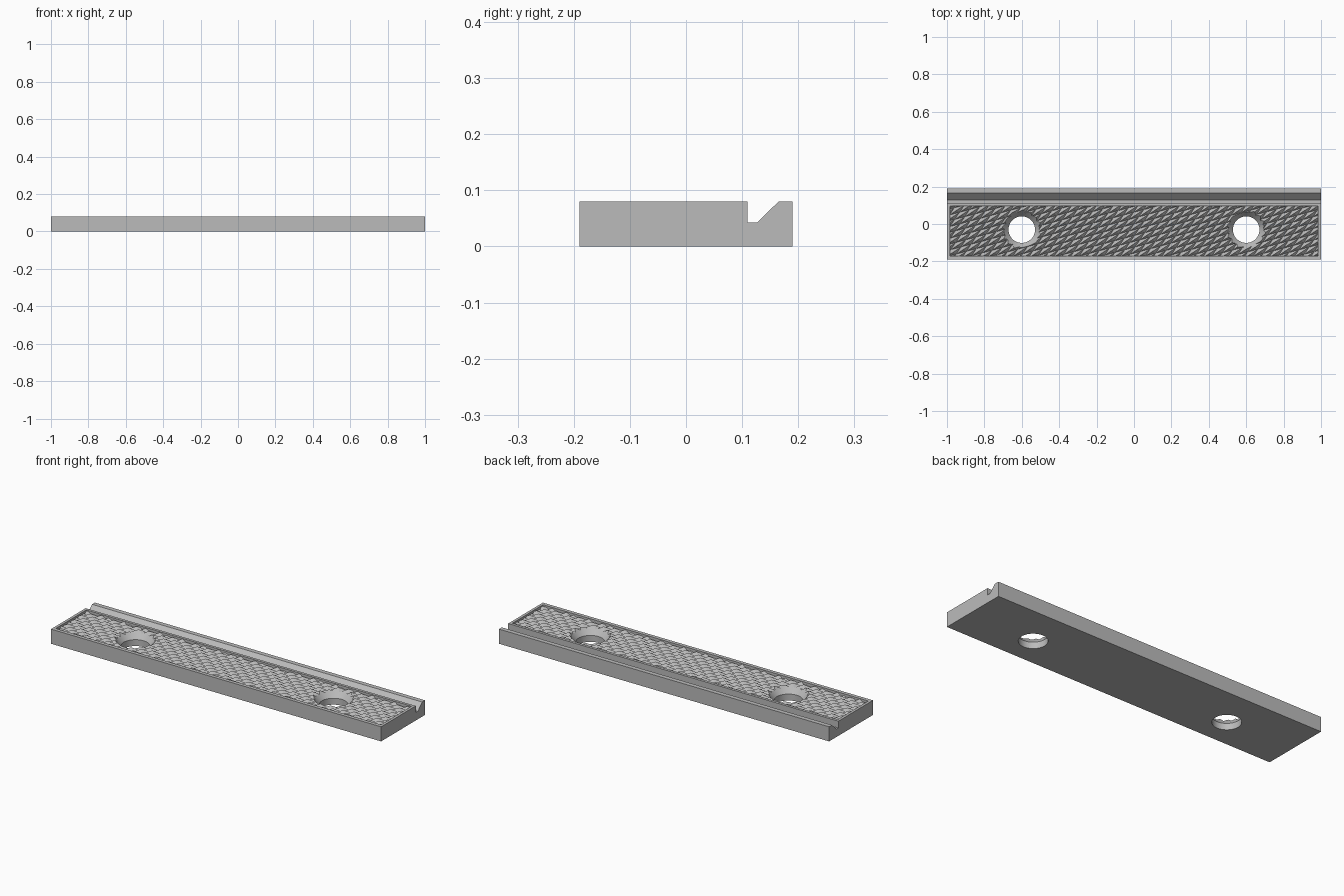
import bpy, bmesh, math
from mathutils import Vector

LENGTH = 2.0
HOLE_X, HOLE_Y = 0.6, -0.03
PANEL = (-0.985, 0.985, -0.17, 0.095)   # x min, x max, y min, y max
FLOOR, VALLEY, PEAK = 0.05, 0.06, 0.078

cube = bpy.data.objects.get("Cube")
if cube:
    bpy.data.objects.remove(cube, do_unlink=True)

# Single steel grey
steel = bpy.data.materials.new("steel_grey")
steel.use_nodes = True
grey = (0.5, 0.5, 0.5, 1)
steel.diffuse_color = grey
steel.node_tree.nodes["Principled BSDF"].inputs["Base Color"].default_value = grey


def make_object(name, bm, helper=False):
    bmesh.ops.recalc_face_normals(bm, faces=bm.faces[:])
    mesh = bpy.data.meshes.new(name)
    bm.to_mesh(mesh)
    bm.free()
    mesh.materials.append(steel)
    obj = bpy.data.objects.new(name, mesh)
    bpy.context.collection.objects.link(obj)
    if helper:
        obj.hide_render = True
        obj.hide_viewport = True
        obj.display_type = 'WIRE'
    return obj


def cut(obj, cutter):
    mod = obj.modifiers.new("cut_" + cutter.name, 'BOOLEAN')
    mod.operation = 'DIFFERENCE'
    mod.solver = 'EXACT'
    mod.object = cutter


# Plate: side profile with a clamping groove, swept along the length
profile = [(-0.19, 0), (0.19, 0), (0.19, 0.08), (0.165, 0.08),
           (0.127, 0.043), (0.11, 0.043), (0.11, 0.08), (-0.19, 0.08)]
bm = bmesh.new()
side = bm.faces.new([bm.verts.new((-LENGTH / 2, y, z)) for y, z in profile])
swept = bmesh.ops.extrude_face_region(bm, geom=[side], use_keep_orig=True)
bmesh.ops.translate(bm, vec=(LENGTH, 0, 0),
                    verts=[v for v in swept["geom"] if isinstance(v, bmesh.types.BMVert)])
plate = make_object("jaw_plate", bm)

# Shallow pocket that holds the gripping surface
x0, x1, y0, y1 = PANEL
bm = bmesh.new()
bmesh.ops.create_cube(bm, size=1)
bmesh.ops.scale(bm, vec=(x1 - x0, y1 - y0, 0.1), verts=bm.verts)
bmesh.ops.translate(bm, vec=((x0 + x1) / 2, (y0 + y1) / 2, FLOOR + 0.05), verts=bm.verts)
pocket = make_object("pocket_cutter", bm, helper=True)

# Gripping surface: slanted lattice of pyramids, trimmed to the pocket
step_a = Vector((math.cos(math.radians(15)), math.sin(math.radians(15)), 0)) * 0.056
step_b = Vector((math.cos(math.radians(56)), math.sin(math.radians(56)), 0)) * 0.046
bm = bmesh.new()
corners = {}


def corner(i, j):
    if (i, j) not in corners:
        p = step_a * i + step_b * j
        corners[i, j] = bm.verts.new((p.x, p.y, VALLEY))
    return corners[i, j]


for i in range(-30, 30):
    for j in range(-24, 24):
        mid = step_a * (i + 0.5) + step_b * (j + 0.5)
        if x0 - 0.1 < mid.x < x1 + 0.1 and y0 - 0.1 < mid.y < y1 + 0.1:
            tip = bm.verts.new((mid.x, mid.y, PEAK))
            ring = [corner(i, j), corner(i + 1, j), corner(i + 1, j + 1), corner(i, j + 1)]
            for k in range(4):
                bm.faces.new((ring[k], ring[(k + 1) % 4], tip))
for co, no in (((x0, 0, 0), (-1, 0, 0)), ((x1, 0, 0), (1, 0, 0)),
               ((0, y0, 0), (0, -1, 0)), ((0, y1, 0), (0, 1, 0))):
    bmesh.ops.bisect_plane(bm, geom=bm.verts[:] + bm.edges[:] + bm.faces[:],
                           plane_co=co, plane_no=no, clear_outer=True)
# Close the sheet into a solid
rim = [e for e in bm.edges if e.is_boundary]
skirt = bmesh.ops.extrude_edge_only(bm, edges=rim)["geom"]
for v in skirt:
    if isinstance(v, bmesh.types.BMVert):
        v.co.z = FLOOR
bmesh.ops.contextual_create(bm, geom=[e for e in skirt if isinstance(e, bmesh.types.BMEdge)
                                      and e.is_boundary])
grip = make_object("grip_surface", bm)
cut(plate, pocket)


# Countersunk screw holes: straight bore with a flared mouth
def lathe(name, x, outline, sides=64):
    bm = bmesh.new()
    rings = [[bm.verts.new((x + r * math.cos(math.tau * k / sides),
                            HOLE_Y + r * math.sin(math.tau * k / sides), z))
              for k in range(sides)] for r, z in outline]
    for low, high in zip(rings, rings[1:]):
        for k in range(sides):
            n = (k + 1) % sides
            bm.faces.new((low[k], low[n], high[n], high[k]))
    bm.faces.new(rings[0][::-1])
    bm.faces.new(rings[-1])
    return make_object(name, bm, helper=True)


for label, sign in (("left", 1), ("right", -1)):
    bore = lathe(label + "_hole_cutter", sign * HOLE_X,
                 [(0.071, -0.05), (0.071, 0.035), (0.107, 0.078), (0.107, 0.15)])
    cut(plate, bore)
    cut(grip, bore)

# Bake the cuts and smooth only the round walls
for obj in (plate, grip):
    bpy.context.view_layer.update()
    graph = bpy.context.evaluated_depsgraph_get()
    baked = bpy.data.meshes.new_from_object(obj.evaluated_get(graph))
    obj.modifiers.clear()
    obj.data = baked
bpy.ops.object.select_all(action='DESELECT')
plate.select_set(True)
grip.select_set(True)
bpy.context.view_layer.objects.active = plate
bpy.ops.object.shade_smooth_by_angle(angle=math.radians(15))
for obj in [o for o in bpy.data.objects if o.name.endswith("_cutter")]:
    bpy.data.objects.remove(obj, do_unlink=True)
